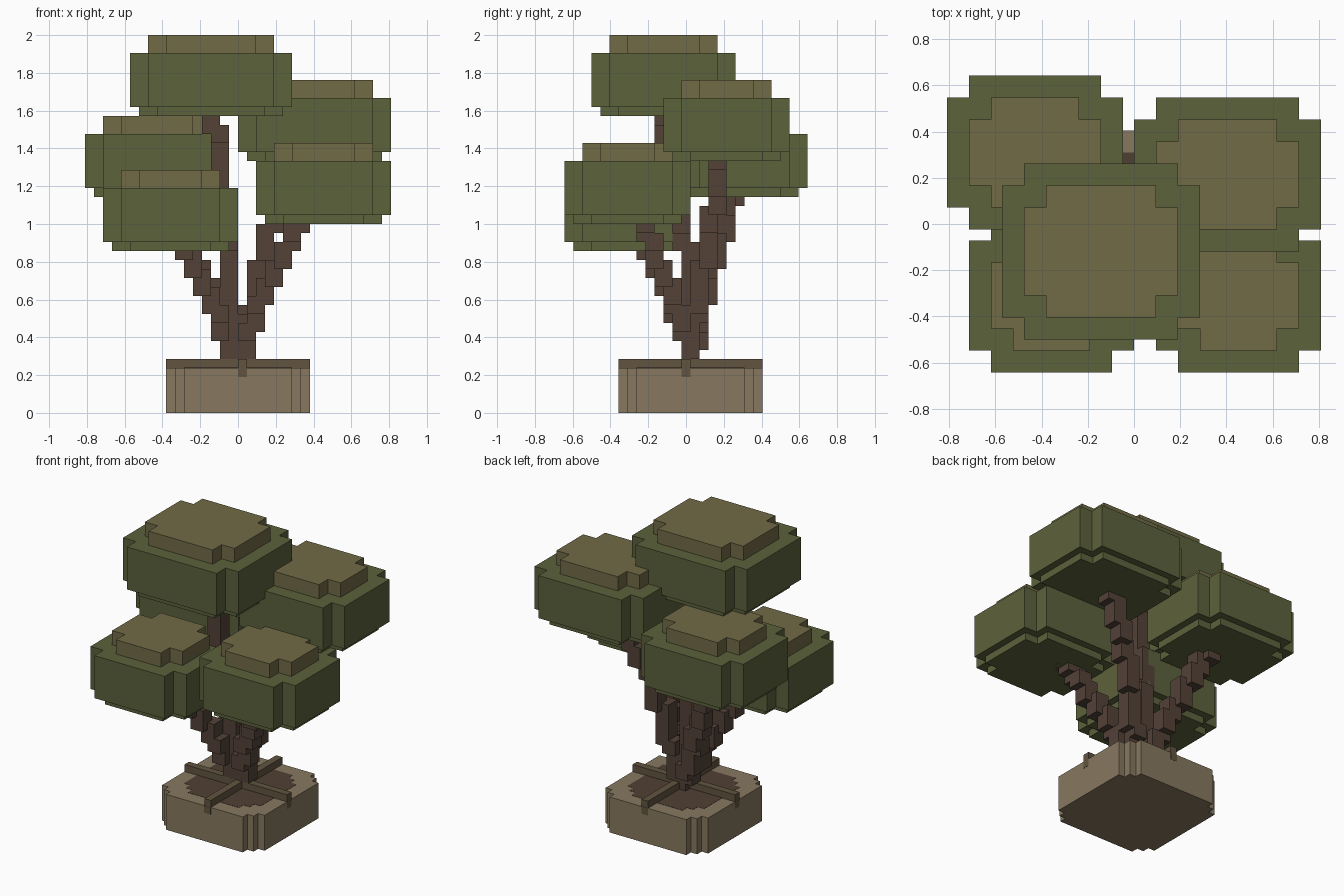
import bpy, bmesh, math

if "Cube" in bpy.data.objects:
    bpy.data.objects.remove(bpy.data.objects["Cube"])

V = 2 / 42  # one voxel; all sizes below are in voxels


def material(name, rgb):
    m = bpy.data.materials.new(name)
    m.diffuse_color = [(c / 255) ** 2.2 for c in rgb] + [1]
    m.use_nodes = True
    m.node_tree.nodes["Principled BSDF"].inputs["Base Color"].default_value = m.diffuse_color
    return m


LEAF = material("leaf_green", (93, 98, 62))
CAP = material("leaf_olive", (112, 106, 72))
BARK = material("bark", (84, 68, 58))
CLAY = material("clay", (134, 120, 96))
SOIL = material("soil", (80, 66, 55))
ROOT = material("root", (98, 85, 66))


def finish(name, bm, mat):
    bmesh.ops.recalc_face_normals(bm, faces=bm.faces)
    bmesh.ops.scale(bm, vec=(V, V, V), verts=bm.verts)
    me = bpy.data.meshes.new(name)
    bm.to_mesh(me)
    bm.free()
    me.materials.append(mat)
    ob = bpy.data.objects.new(name, me)
    bpy.context.collection.objects.link(ob)
    return ob


def add_prism(bm, outline, z0, z1):
    lo = [bm.verts.new((x, y, z0)) for x, y in outline]
    hi = [bm.verts.new((x, y, z1)) for x, y in outline]
    bm.faces.new(lo[::-1])
    bm.faces.new(hi)
    for i in range(len(lo)):
        j = (i + 1) % len(lo)
        bm.faces.new((lo[i], lo[j], hi[j], hi[i]))


NOTCH = [(0, 2), (2, 2), (2, 0)]
STAIR = [(0, 2), (1, 2), (1, 1), (2, 1), (2, 0)]
SQUARE = [(0, 0)]


def outline(x0, x1, y0, y1, corner, inset=0):
    """Rectangle whose four corners are cut in voxel steps."""
    x0, x1, y0, y1 = x0 + inset, x1 - inset, y0 + inset, y1 - inset
    pts = [(x0 + a, y0 + b) for a, b in corner]
    pts += [(x1 - a, y0 + b) for a, b in corner[::-1]]
    pts += [(x1 - a, y1 - b) for a, b in corner]
    pts += [(x0 + a, y1 - b) for a, b in corner[::-1]]
    return pts


def block(name, mat, x0, x1, y0, y1, z0, z1, corner=SQUARE, inset=0):
    bm = bmesh.new()
    add_prism(bm, outline(x0, x1, y0, y1, corner, inset), z0, z1)
    return finish(name, bm, mat)


# Pot with soil and crossing roots that hook over the rim
block("pot", CLAY, -8, 8, -7.5, 8.5, 0, 5, STAIR)
block("soil", SOIL, -8, 8, -7.5, 8.5, 4.5, 5.03, STAIR, 2)
block("root_across", ROOT, -8, 8, -0.5, 0.5, 5, 6)
block("root_along", ROOT, 0, 1, -7.5, 8.5, 5, 6)
E = 0.03
for name, x0, x1, y0, y1 in (("left", -8 - E, -7, -0.5, 0.5), ("right", 7, 8 + E, -0.5, 0.5),
                             ("front", 0, 1, -7.5 - E, -6.5), ("back", 0, 1, 7.5, 8.5 + E)):
    block("root_tip_" + name, ROOT, x0, x1, y0, y1, 4, 5)

# Leaf pads: x0, x1, y0, y1, z of the main slab's underside
PADS = {
    "top": (-12, 6, -10.5, 5.5, 34),
    "back_right": (0, 17, -2.5, 11.5, 29),
    "back_left": (-17, -1, -0.5, 13.5, 25),
    "front_right": (2, 17, -13.5, 0.5, 22),
    "front_left": (-15, 0, -13.5, 0.5, 19),
}
for name, (x0, x1, y0, y1, z) in PADS.items():
    block("leaf_pad_" + name, LEAF, x0, x1, y0, y1, z, z + 6, NOTCH)
    block("leaf_base_" + name, LEAF, x0, x1, y0, y1, z - 1, z, NOTCH, 1)
    block("leaf_cap_" + name, CAP, x0, x1, y0, y1, z + 6, z + 8, NOTCH, 2)

# Branch centre lines (x, y, z), thickened with a 2 x 2 x 2 voxel brush
BRANCHES = {
    "top": [(0, .5, 5), (-1, .5, 9), (-1, .2, 17), (-2, -.5, 20), (-2, -1.8, 28), (-3, -2.5, 32), (-3, -2.5, 33)],
    "back_right": [(0, .5, 5), (1, .7, 6.5), (2, 1.5, 14), (3, 2.5, 18), (6, 3.5, 25), (7.5, 4, 29)],
    "back_left": [(-.2, .5, 5), (-1, 1, 6.5), (-2, 1.5, 9), (-3.3, 2.5, 13.5), (-5, 3.5, 17), (-6.5, 4.5, 20.5),
                  (-8, 5.5, 24)],
    "front_right": [(.2, .5, 5), (1, .3, 6.3), (2, -.6, 10), (4, -2.5, 14.5), (6, -4.2, 18.5), (7.5, -5.3, 21)],
    "front_left": [(-.2, .5, 5), (-1, .3, 6.3), (-2, -.6, 9), (-4, -2.5, 13.5), (-6, -4.4, 17.3), (-6.5, -5, 19)],
}
cells = set()
for path in BRANCHES.values():
    for (xa, ya, za), (xb, yb, zb) in zip(path, path[1:]):
        for z in range(math.ceil(za), math.floor(zb) + 1):
            t = (z - za) / (zb - za)
            cx = math.floor(xa + (xb - xa) * t + 0.5)
            cy = math.floor(ya + (yb - ya) * t + 1.0)
            cells |= {(cx + i, cy + j, z + k) for i in (-1, 0) for j in (-1, 0) for k in (0, 1)}

# Skin the branch voxels with their exposed faces only
bm = bmesh.new()
for c in cells:
    for axis in range(3):
        for side in (0, 1):
            n = list(c)
            n[axis] += 2 * side - 1
            if tuple(n) in cells:
                continue
            quad = []
            for u, w in ((0, 0), (1, 0), (1, 1), (0, 1)):
                p = [c[0], c[1] - 0.5, c[2]]
                p[axis] += side
                p[(axis + 1) % 3] += u
                p[(axis + 2) % 3] += w
                quad.append(bm.verts.new(p))
            bm.faces.new(quad if side else quad[::-1])
bmesh.ops.remove_doubles(bm, verts=bm.verts, dist=0.01)
finish("branching_trunk", bm, BARK)
